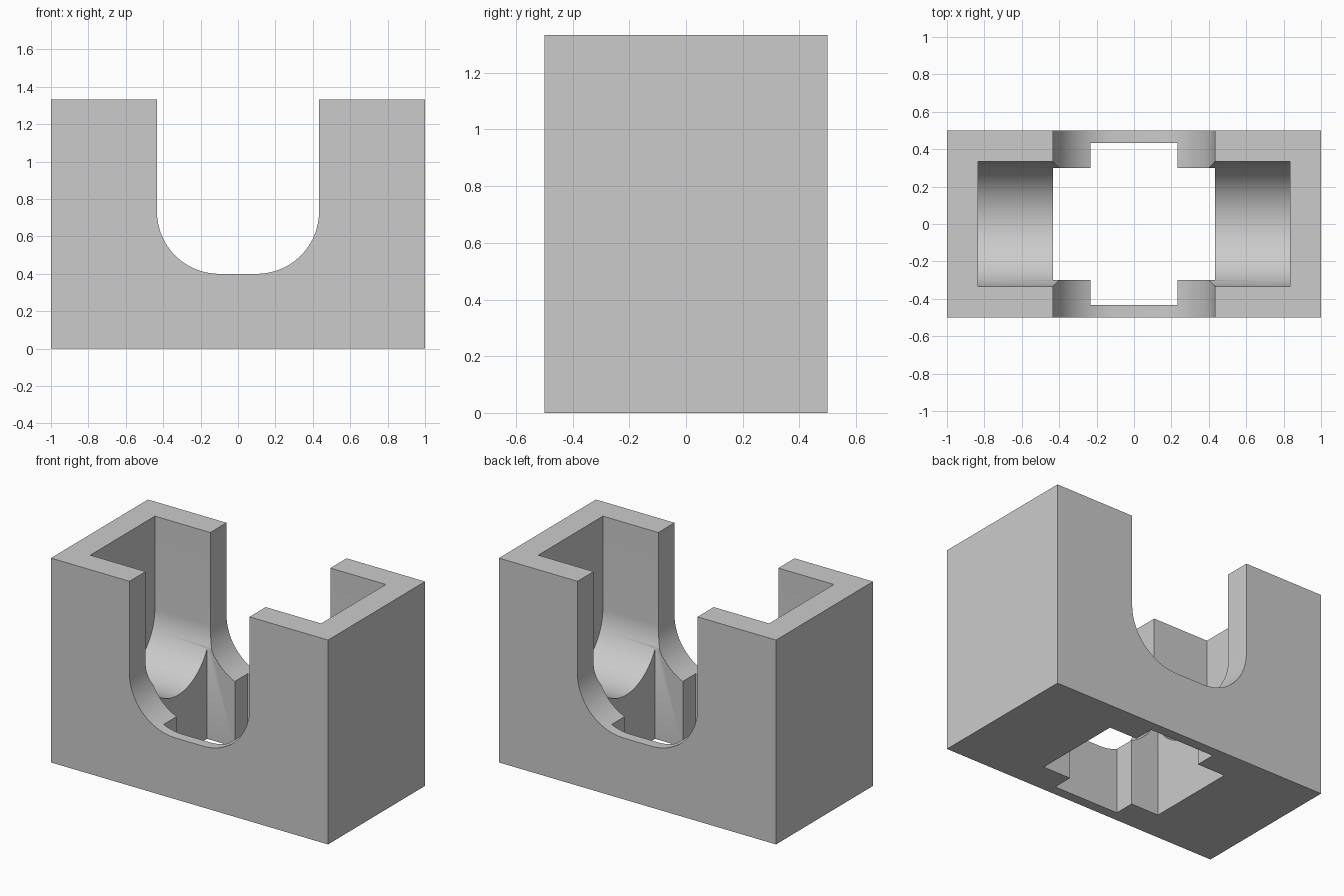
import bpy
import bmesh
from math import sin, cos, pi
from mathutils import Vector

cube = bpy.data.objects.get("Cube")
if cube:
    bpy.data.objects.remove(cube, do_unlink=True)

HEIGHT = 4 / 3
ROUND = 1 / 3            # radius shared by saddle and pocket
AXIS_Z = 0.4 + ROUND     # height where the rounded floors begin

grey = bpy.data.materials.new("light grey")
grey.use_nodes = True
grey.diffuse_color = (0.6, 0.6, 0.6, 1)
grey.node_tree.nodes["Principled BSDF"].inputs["Base Color"].default_value = (0.6, 0.6, 0.6, 1)


def prism(name, outline, place, start, end):
    """Extrude a 2D outline; place(u, v, d) maps it into space."""
    bm = bmesh.new()
    face = bm.faces.new([bm.verts.new(place(u, v, start)) for u, v in outline])
    side = bmesh.ops.extrude_face_region(bm, geom=[face])
    move = Vector(place(0, 0, end)) - Vector(place(0, 0, start))
    bmesh.ops.translate(bm, vec=move, verts=[g for g in side["geom"] if isinstance(g, bmesh.types.BMVert)])
    bmesh.ops.recalc_face_normals(bm, faces=bm.faces)
    mesh = bpy.data.meshes.new(name)
    bm.to_mesh(mesh)
    bm.free()
    mesh.materials.append(grey)
    obj = bpy.data.objects.new(name, mesh)
    bpy.context.collection.objects.link(obj)
    return obj


def u_outline(flat, steps=24):
    """U shape with quarter-round corners and a flat floor of half-width flat."""
    arc = [(flat + ROUND * cos(a), AXIS_Z - ROUND * sin(a))
           for a in (i * pi / 2 / steps for i in range(steps + 1))]
    right = [(flat + ROUND, HEIGHT + 0.2)] + arc
    left = [(-u, v) for u, v in reversed(right)]
    return right + (left if flat else left[1:])


def along_z(u, v, d):
    return (u, v, d)


def along_y(u, v, d):
    return (u, d, v)


def along_x(u, v, d):
    return (d, u, v)


# Outer block
block = prism("housing_block", [(-1, -0.5), (1, -0.5), (1, 0.5), (-1, 0.5)], along_z, 0, HEIGHT)

# Long round-bottomed pocket, front-to-back saddle, cross-shaped floor hole
wide, narrow, near, far = 0.4333, 0.2333, 0.3, 0.4333
quarter = [(wide, near), (narrow, near), (narrow, far)]
cross = quarter + [(-x, y) for x, y in reversed(quarter)]
cross += [(-x, -y) for x, y in cross]
cutters = [
    prism("pocket_cutter", u_outline(0), along_x, -0.8333, 0.8333),
    prism("saddle_cutter", u_outline(0.1), along_y, -0.7, 0.7),
    prism("floor_hole_cutter", cross, along_z, -0.2, 0.65),
]

bpy.ops.object.select_all(action="DESELECT")
bpy.context.view_layer.objects.active = block
block.select_set(True)
for cutter in cutters:
    cutter.hide_render = True
    cut = block.modifiers.new(cutter.name, "BOOLEAN")
    cut.operation = "DIFFERENCE"
    cut.solver = "EXACT"
    cut.object = cutter
    bpy.ops.object.modifier_apply(modifier=cut.name)
    bpy.data.objects.remove(cutter, do_unlink=True)

bpy.ops.object.shade_smooth_by_angle(angle=pi / 6)
